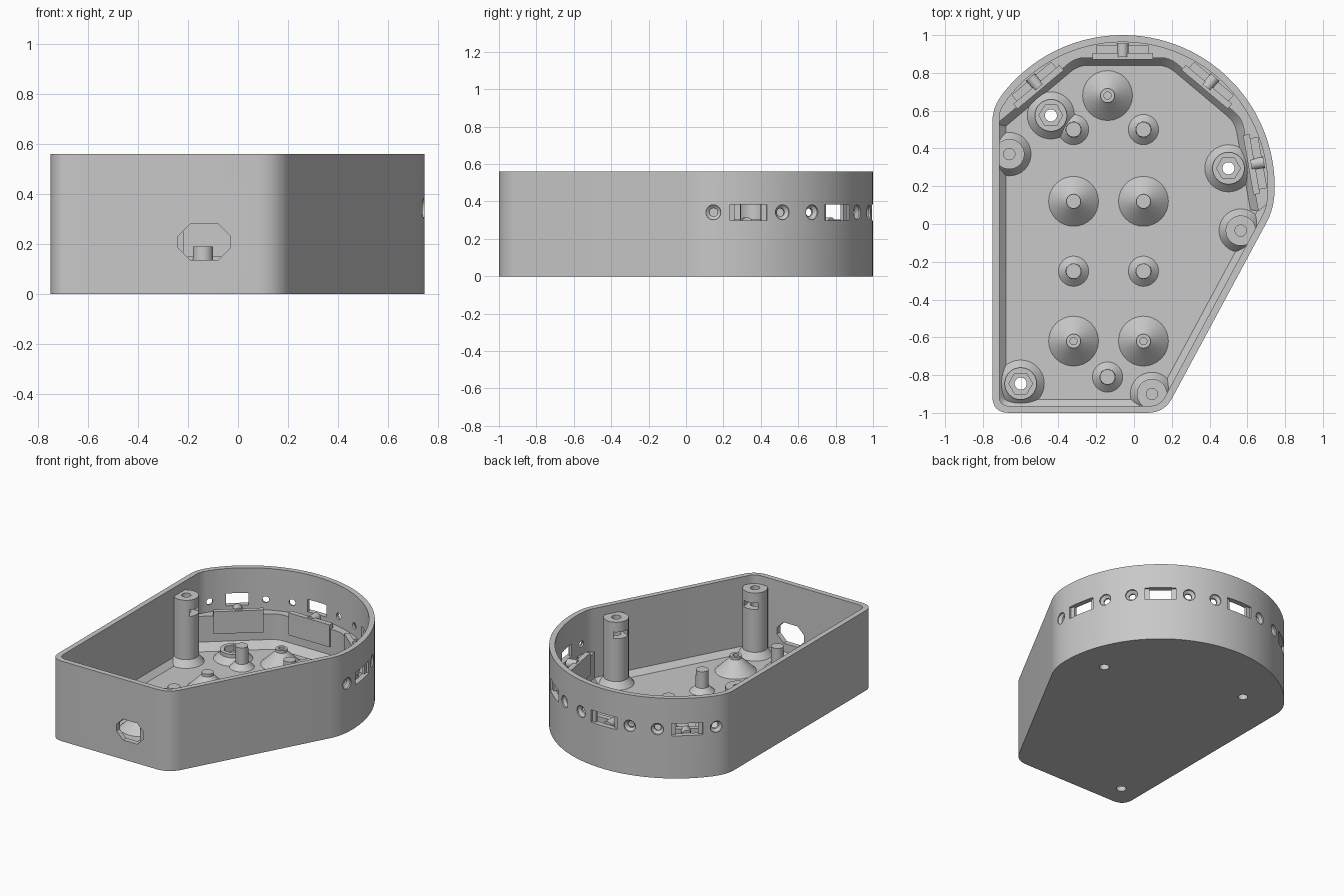
import bpy, bmesh
from math import sin, cos, radians, degrees, atan2, sqrt, pi
from mathutils import Matrix, Vector

if "Cube" in bpy.data.objects:
    bpy.data.objects.remove(bpy.data.objects["Cube"])

grey = bpy.data.materials.new("plain_grey")
grey.use_nodes = True
grey.diffuse_color = (0.58, 0.58, 0.58, 1)
grey.node_tree.nodes["Principled BSDF"].inputs["Base Color"].default_value = grey.diffuse_color

CX, CY, R = -0.06, 0.195, 0.805     # centre and radius of the round back
H, WALL, FLOOR = 0.56, 0.037, 0.04
PORTS = (10, 50, 90, 130)           # directions of the ports in the round wall


def loft(name, rings, matrix=Matrix()):
    """Solid from a list of (points, z) rings with equal point counts."""
    bm = bmesh.new()
    loops = [[bm.verts.new(matrix @ Vector((x, y, z))) for x, y in pts] for pts, z in rings]
    for low, high in zip(loops, loops[1:]):
        for i in range(len(low)):
            j = (i + 1) % len(low)
            bm.faces.new((low[i], low[j], high[j], high[i]))
    bm.faces.new(loops[0][::-1])
    bm.faces.new(loops[-1])
    bmesh.ops.recalc_face_normals(bm, faces=bm.faces)
    mesh = bpy.data.meshes.new(name)
    bm.to_mesh(mesh)
    bm.free()
    mesh.materials.append(grey)
    ob = bpy.data.objects.new(name, mesh)
    bpy.context.collection.objects.link(ob)
    return ob


def ring(r, n=32, x=0, y=0):
    return [(x + r * cos(2 * pi * i / n), y + r * sin(2 * pi * i / n)) for i in range(n)]


def turned(name, x, y, profile, n=32):
    """Round part standing at x, y from (radius, z) pairs."""
    return loft(name, [(ring(r, n, x, y), z) for r, z in profile])


def rect(w, h):
    return [(-w, -h), (w, -h), (w, h), (-w, h)]


def boolean(ob, tool, operation="DIFFERENCE"):
    tool.hide_render = True
    bpy.context.view_layer.objects.active = ob
    mod = ob.modifiers.new("cut", "BOOLEAN")
    mod.operation, mod.object, mod.solver = operation, tool, "EXACT"
    bpy.ops.object.modifier_apply(modifier=mod.name)
    bpy.data.objects.remove(tool)


def fillet(prev, p, nxt, t, n=8):
    p = Vector(p)
    a = (Vector(prev) - p).normalized() * t
    b = (Vector(nxt) - p).normalized() * t
    return [tuple(p + a * (1 - i / n) ** 2 + b * (i / n) ** 2) for i in range(n + 1)]


def polar(angle, r):
    return (CX + r * cos(radians(angle)), CY + r * sin(radians(angle)))


def port_frame(angle, z):
    """Local x along the wall, y up, z outward from the round centre."""
    s, c = sin(radians(angle)), cos(radians(angle))
    return Matrix(((-s, 0, c, CX), (c, 0, s, CY), (0, 1, 0, z), (0, 0, 0, 1)))


def outline(d):
    """Case outline moved inward by d: straight front and left, slanted side, round back."""
    r, left, front = R - d, d - 0.75, d - 1
    u = Vector((0.575, 1.07)).normalized()
    p = Vector((0.16, -1)) + Vector((-u.y, u.x)) * d
    b = p + u * ((front - p.y) / u.y)
    q = p - Vector((CX, CY))
    c = p + u * (sqrt(q.dot(u) ** 2 - q.dot(q) + r * r) - q.dot(u))
    start = degrees(atan2(c.y - CY, c.x - CX)) + 7
    corner = Vector((left, CY + sqrt(r * r - (left - CX) ** 2)))
    end = degrees(atan2(corner.y - CY, corner.x - CX)) - 7
    arc = [polar(start + (end - start) * i / 60, r) for i in range(61)]
    a = (left, front)
    t = 0.09 - d
    return (fillet(corner, a, b, t) + fillet(a, b, c, t) + fillet(b, c, arc[0], t * 0.8)
            + arc + fillet(arc[-1], corner, a, t * 0.8))


# Case shell with a sloped edge around the floor
shell = loft("case_shell", [(outline(0), 0), (outline(0), H)])
boolean(shell, loft("cavity", [(outline(WALL + 0.035), FLOOR), (outline(WALL), FLOOR + 0.035),
                               (outline(WALL), H + 0.1)]))

# Cable opening in the front
w, h, k = 0.105, 0.073, 0.05
octagon = [(-w + k, -h), (w - k, -h), (w, -h + k), (w, h - k),
           (w - k, h), (-w + k, h), (-w, h - k), (-w, -h + k)]
front_frame = Matrix(((1, 0, 0, -0.135), (0, 0, -1, -0.9), (0, 1, 0, 0.208), (0, 0, 0, 1)))
boolean(shell, loft("cable_cutter", [(octagon, 0), (octagon, 0.2)], front_frame))

# Ports and countersunk screw holes in the round wall
for a in PORTS:
    boolean(shell, loft("port_cutter", [(rect(0.072, 0.043), 0.7), (rect(0.072, 0.043), 0.783),
                                        (rect(0.1, 0.043), 0.784), (rect(0.1, 0.043), 0.9)],
                        port_frame(a, 0.342)))
    for side in (-13.5, 13.5):
        boolean(shell, loft("screw_cutter", [(ring(0.022), 0.7), (ring(0.022), 0.78),
                                             (ring(0.04), 0.795), (ring(0.04), 0.9)],
                            port_frame(a + side, 0.342)))

# Faceted shelf inside the round back
back = [polar(-6 + 150 * i / 50, R - 0.025) for i in range(51)]


def facets(d):
    k = d / cos(radians(20))
    t = (polar(130, d)[0] + 0.725) / sin(radians(130))
    end = Vector(polar(130, d)) + t * Vector((-sin(radians(130)), cos(radians(130))))
    corners = [polar(q, k) for q in (-10, 30, 70, 110)] + [tuple(end)]
    pts = [corners[0]]
    for i in (1, 2, 3):
        pts += fillet(corners[i - 1], corners[i], corners[i + 1], 0.05, 4)
    return (pts + [corners[-1]])[::-1]


shelf = loft("back_shelf", [(back + facets(0.645), FLOOR - 0.01), (back + facets(0.645), FLOOR),
                            (back + facets(0.685), 0.09), (back + facets(0.685), 0.27)])

# Board holder at each port: slot, front plate and peg
for a in PORTS:
    slot = rect(0.135, 0.12)
    boolean(shelf, loft("slot_cutter", [(slot, 0.71), (slot, 0.75)], port_frame(a, 0.27)))
    plate = rect(0.16, 0.078)
    loft("board_holder", [(plate, 0.675), (plate, 0.71)], port_frame(a, 0.225))
    loft("board_peg", [(ring(0.03), 0.69), (ring(0.03), 0.76)], port_frame(a, 0.285))

# Nut posts with screw holes through the floor
for x, y in ((-0.44, 0.575), (0.5, 0.295), (-0.6, -0.845)):
    post = turned("nut_post", x, y, [(0.125, FLOOR - 0.01), (0.125, FLOOR), (0.085, 0.08), (0.085, 0.105)])
    boolean(post, turned("nut_cutter", x, y, [(0.063, 0.06), (0.063, 0.2)], 6))
    for part in (post, shell):
        boolean(part, turned("hole_cutter", x, y, [(0.032, -0.1), (0.032, 0.2)]))

# Tall lid posts against the walls, each with a side slot for a nut
for x, y, facing in ((-0.66, 0.37, 0), (0.565, -0.035, 152), (0.095, -0.9, 100)):
    post = turned("lid_post", x, y, [(0.115, FLOOR - 0.01), (0.115, FLOOR), (0.08, 0.085), (0.08, 0.5)])
    boundary = outline(0.015)
    boolean(post, loft("trim", [(boundary, 0), (boundary, H)]), "INTERSECT")
    boolean(post, turned("screw_cutter", x, y, [(0.03, 0.3), (0.03, 0.6)], 24))
    turn = Matrix.Translation((x, y, 0)) @ Matrix.Rotation(radians(facing), 4, "Z")
    slot = [(-0.045, -0.05), (0.2, -0.05), (0.2, 0.05), (-0.045, 0.05)]
    boolean(post, loft("slot_cutter", [(slot, 0.385), (slot, 0.43)], turn))

# Thin locating pegs
for x, y in ((-0.32, 0.5), (0.05, 0.5), (-0.32, -0.25), (0.05, -0.25), (-0.14, -0.81)):
    turned("locating_peg", x, y, [(0.08, FLOOR - 0.01), (0.08, FLOOR), (0.042, 0.075), (0.04, 0.19)])

# Wide support cones, some with a pilot hole
for x, y, hole in ((-0.32, 0.12, 0), (0.05, 0.12, 0), (-0.32, -0.62, 1), (0.05, -0.62, 1), (-0.14, 0.68, 1)):
    cone = turned("support_cone", x, y, [(0.132, FLOOR - 0.01), (0.132, FLOOR), (0.038, 0.13), (0.038, 0.15)])
    if hole:
        boolean(cone, turned("pilot_cutter", x, y, [(0.019, 0.08), (0.019, 0.3)], 24))

# Smooth curved faces, sharp edges kept
for ob in bpy.context.view_layer.objects:
    ob.select_set(ob.type == "MESH" and grey.name in ob.data.materials)
bpy.context.view_layer.objects.active = shell
bpy.ops.object.shade_smooth_by_angle(angle=radians(30))
